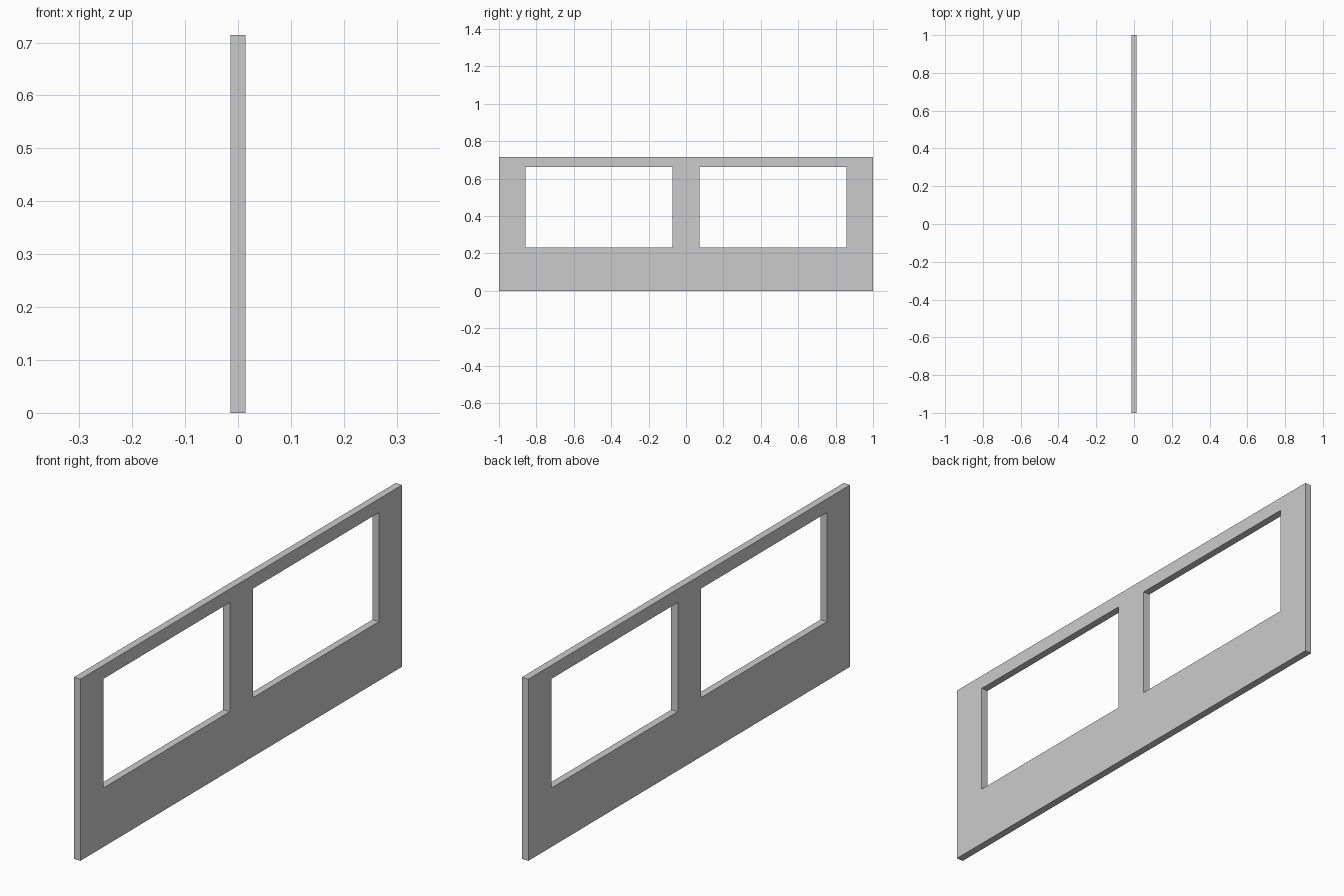
import bpy, bmesh

if "Cube" in bpy.data.objects:
    bpy.data.objects.remove(bpy.data.objects["Cube"])

THICK = 0.0286
YS = [-1.0, -0.857, -0.0714, 0.0714, 0.857, 1.0]   # panel edges and window jambs
ZS = [0.0, 0.232, 0.661, 0.7145]                   # base, sill, lintel, top
WINDOWS = {(1, 1), (3, 1)}                         # open cells (column, row)

# Wall sheet: a grid of cells with the two windows left open
bm = bmesh.new()
grid = [[bm.verts.new((-THICK / 2, y, z)) for z in ZS] for y in YS]
for i in range(len(YS) - 1):
    for j in range(len(ZS) - 1):
        if (i, j) not in WINDOWS:
            bm.faces.new((grid[i][j], grid[i][j + 1],
                          grid[i + 1][j + 1], grid[i + 1][j]))

# Thickness: extrude the sheet along x
ext = bmesh.ops.extrude_face_region(bm, geom=bm.faces[:], use_keep_orig=True)
new_verts = [g for g in ext["geom"] if isinstance(g, bmesh.types.BMVert)]
bmesh.ops.translate(bm, verts=new_verts, vec=(THICK, 0, 0))
bmesh.ops.recalc_face_normals(bm, faces=bm.faces[:])

mesh = bpy.data.meshes.new("window_wall")
bm.to_mesh(mesh)
bm.free()
wall = bpy.data.objects.new("window_wall", mesh)
bpy.context.collection.objects.link(wall)
